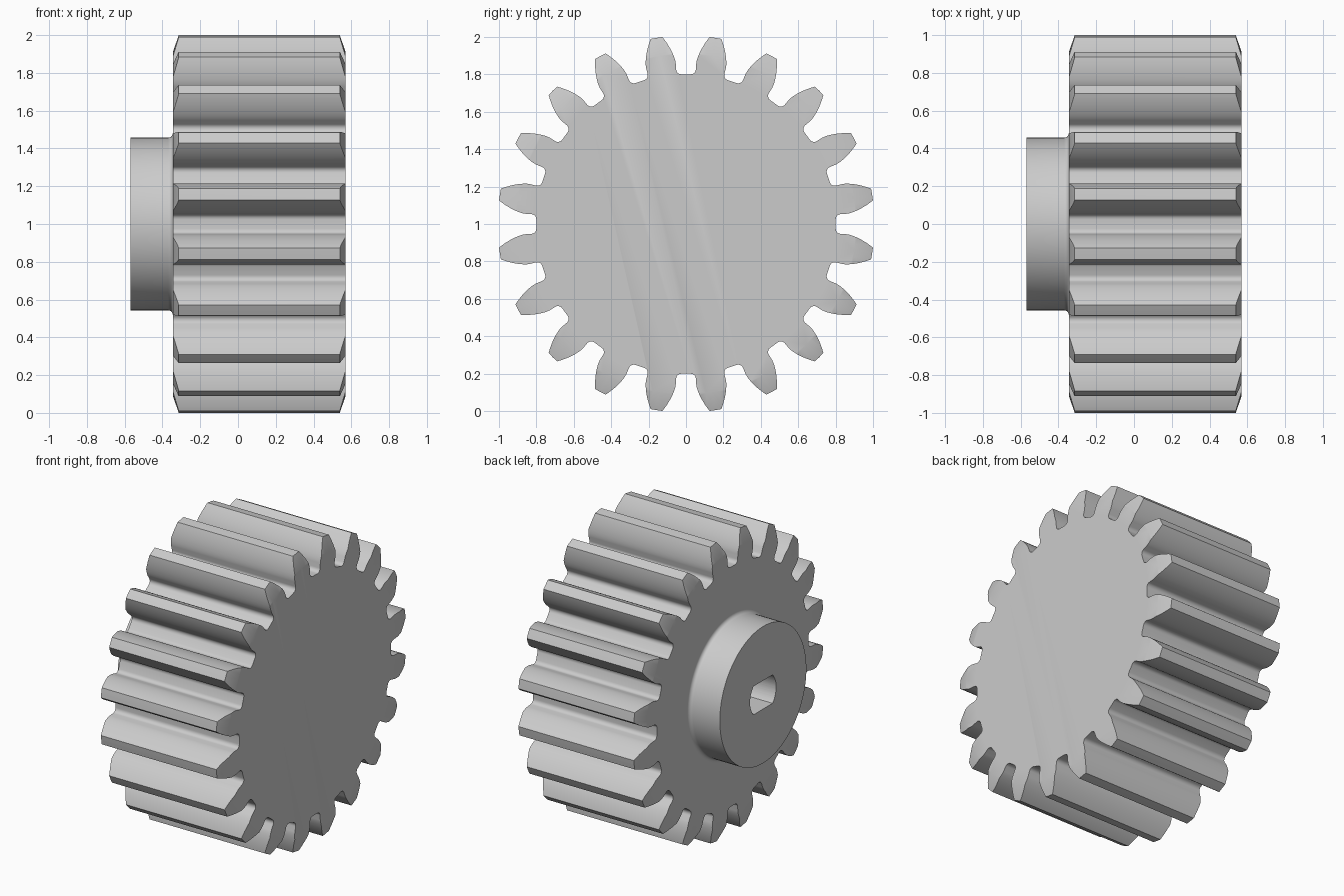
import bpy, bmesh, math
from mathutils import Matrix, Vector

if "Cube" in bpy.data.objects:
    bpy.data.objects.remove(bpy.data.objects["Cube"], do_unlink=True)

TEETH = 20
MODULE = 0.0916
TIP_R, PITCH_R, ROOT_R = 11 * MODULE, 10 * MODULE, 8.74 * MODULE
PRESSURE = math.radians(20)
BASE_R = PITCH_R * math.cos(PRESSURE)
LEFT, RIGHT, HUB_END = -0.345, 0.57, -0.57
CENTRE = Vector((0, 0, 1))

steel = bpy.data.materials.new("light_grey")
steel.use_nodes = True
GREY = (0.6, 0.6, 0.6, 1)
steel.diffuse_color = GREY
steel.node_tree.nodes["Principled BSDF"].inputs["Base Color"].default_value = GREY


def finish(name, bm):
    bmesh.ops.remove_doubles(bm, verts=bm.verts, dist=1e-5)
    bmesh.ops.recalc_face_normals(bm, faces=bm.faces)
    mesh = bpy.data.meshes.new(name)
    bm.to_mesh(mesh)
    bm.free()
    mesh.materials.append(steel)
    obj = bpy.data.objects.new(name, mesh)
    bpy.context.collection.objects.link(obj)
    return obj


def prism(name, outline, x0, x1):
    """Extrude a closed (y, z) outline along x."""
    bm = bmesh.new()
    face = bm.faces.new([bm.verts.new(CENTRE + Vector((x0, y, z))) for y, z in outline])
    ext = bmesh.ops.extrude_face_region(bm, geom=[face])["geom"]
    moved = [v for v in ext if isinstance(v, bmesh.types.BMVert)]
    bmesh.ops.translate(bm, verts=moved, vec=(x1 - x0, 0, 0))
    return finish(name, bm)


def lathe(name, profile, steps):
    """Spin an (x, radius) profile around the gear axis."""
    bm = bmesh.new()
    verts = [bm.verts.new(CENTRE + Vector((x, 0, r))) for x, r in profile]
    edges = [bm.edges.new(pair) for pair in zip(verts, verts[1:])]
    bmesh.ops.spin(bm, geom=verts + edges, cent=CENTRE, axis=(1, 0, 0),
                   angle=math.tau, steps=steps, use_merge=True)
    return finish(name, bm)


def combine(target, other, operation):
    other.hide_render = True
    mod = target.modifiers.new(operation, 'BOOLEAN')
    mod.object, mod.operation, mod.solver = other, operation, 'EXACT'
    bpy.context.view_layer.objects.active = target
    bpy.ops.object.modifier_apply(modifier=mod.name)
    bpy.data.objects.remove(other, do_unlink=True)


def involute(angle):
    return math.tan(angle) - angle


def half_tooth():
    """(radius, half angle) pairs from the root gap centre to the tooth tip."""
    base_half = math.pi / (2 * TEETH) + involute(PRESSURE)
    gap = math.pi / TEETH
    fillet = 0.027
    side = fillet / ROOT_R
    points = [(ROOT_R, gap)]
    for i in range(6):                       # rounded root corner
        a = math.pi / 2 * i / 5
        points.append((ROOT_R + fillet * (1 - math.cos(a)),
                       base_half + side * (1 - math.sin(a))))
    for i in range(11):                      # involute flank
        r = BASE_R + (TIP_R - BASE_R) * i / 10
        points.append((r, base_half - involute(math.acos(min(1, BASE_R / r)))))
    return points


# Toothed body
half = half_tooth()
tip = [(TIP_R, 0)]
tooth = [(r, -a) for r, a in half] + tip + [(r, a) for r, a in reversed(half[1:])]
outline = []
for k in range(TEETH):
    mid = (k + 0.5) * math.tau / TEETH
    outline += [(r * math.sin(mid + a), r * math.cos(mid + a)) for r, a in tooth]
gear = prism("gear", outline, LEFT, RIGHT)

# Conical chamfer on both ends of the teeth
CHAMFER, BLANK_R, END_R = 0.032, TIP_R + 0.003, 0.91
blank = lathe("chamfer_blank", [
    (LEFT - 0.01, 0), (LEFT - 0.01, END_R - 0.03), (LEFT + CHAMFER, BLANK_R),
    (RIGHT - CHAMFER, BLANK_R), (RIGHT + 0.01, END_R - 0.03), (RIGHT + 0.01, 0)], 160)
combine(gear, blank, 'INTERSECT')

# Hub with a filleted foot
HUB_R, FOOT = 0.457, 0.025
foot = [(LEFT - FOOT + FOOT * math.sin(a), HUB_R + FOOT * (1 - math.cos(a)))
        for a in [math.pi / 2 * i / 6 for i in range(7)]]
hub = lathe("hub", [(HUB_END, 0), (HUB_END, HUB_R)] + foot
            + [(LEFT + 0.02, HUB_R + FOOT), (LEFT + 0.02, 0)], 96)
combine(gear, hub, 'UNION')

# Blind shaft bore with two flats
BORE_R, FLAT = 0.138, 0.095
limit = math.asin(FLAT / BORE_R)
arc = [limit * (i / 8 - 1) for i in range(17)]
bore_outline = [(BORE_R * math.cos(a + turn), BORE_R * math.sin(a + turn))
                for turn in (0, math.pi) for a in arc]
bore = prism("bore_cutter", bore_outline, HUB_END - 0.1, 0.3)
combine(gear, bore, 'DIFFERENCE')

# Smooth flanks, crisp edges
bpy.ops.object.select_all(action='DESELECT')
gear.select_set(True)
bpy.context.view_layer.objects.active = gear
bpy.ops.object.shade_smooth_by_angle(angle=math.radians(30))
